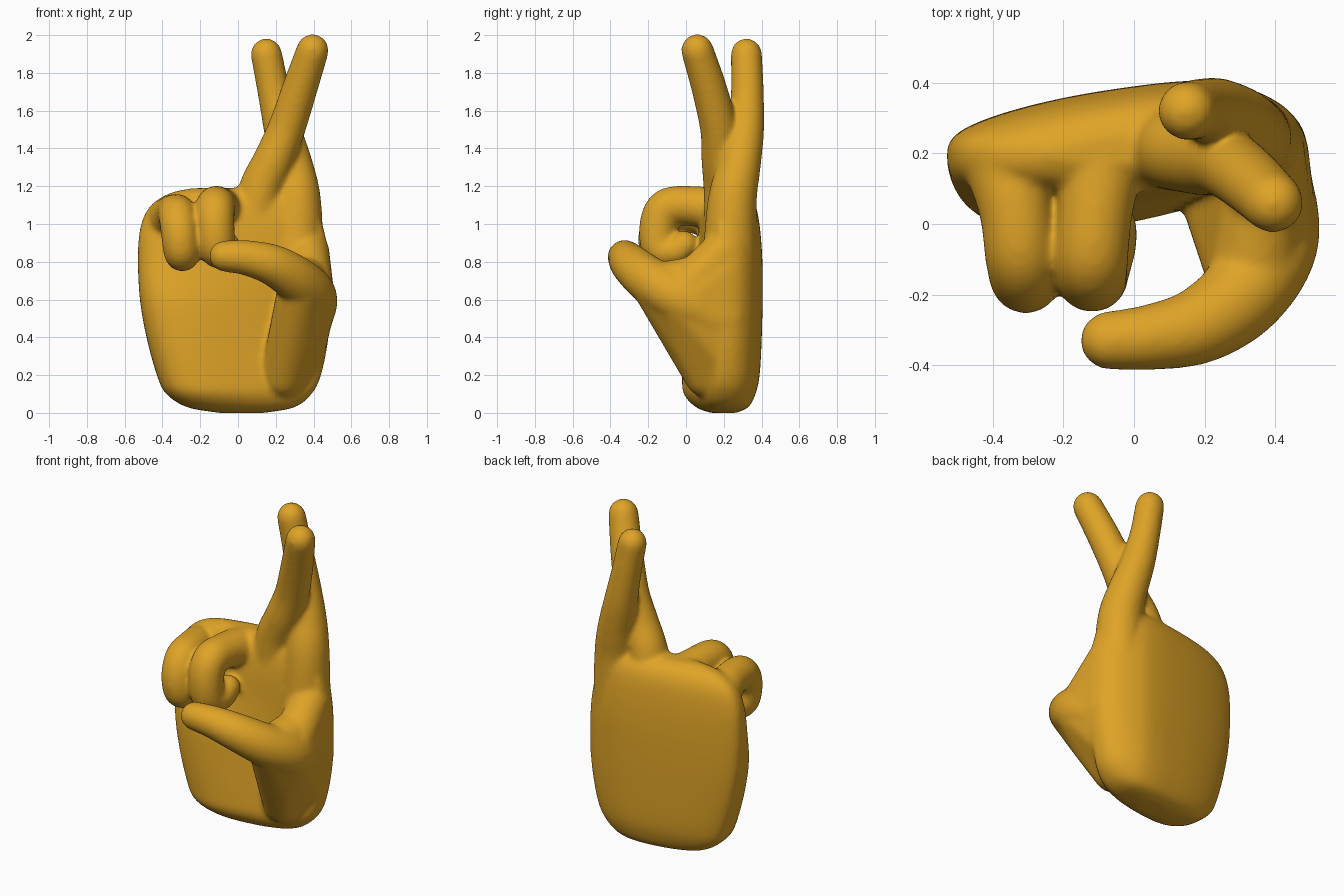
import bpy, bmesh, math
from mathutils import Vector

cube = bpy.data.objects.get("Cube")
if cube:
    bpy.data.objects.remove(cube, do_unlink=True)

SIDES = 32
bm = bmesh.new()


def skin(rings):
    """Bridge a list of closed point rings into a capped solid."""
    loops = [[bm.verts.new(p) for p in ring] for ring in rings]
    for a, b in zip(loops, loops[1:]):
        for i in range(len(a)):
            j = (i + 1) % len(a)
            bm.faces.new((a[i], a[j], b[j], b[i]))
    bm.faces.new(loops[0][::-1])
    bm.faces.new(loops[-1])


def spline(points, steps=6):
    """Smooth curve through points of any dimension."""
    p = [Vector(q) for q in points]
    p = [p[0] * 2 - p[1]] + p + [p[-1] * 2 - p[-2]]
    out = []
    for a, b, c, d in zip(p, p[1:], p[2:], p[3:]):
        for k in range(steps):
            t = k / steps
            out.append((b * 2 + (c - a) * t + (a * 2 - b * 5 + c * 4 - d) * t ** 2
                        + (b * 3 - a - c * 3 + d) * t ** 3) / 2)
    return out + [p[-2]]


def finger(points):
    """Round-ended tube through (x, y, z, radius) points."""
    path = spline(points)
    pos = [q.to_3d() for q in path]
    rad = [q[3] for q in path]
    last = len(pos) - 1
    dirs = [(pos[min(i + 1, last)] - pos[max(i - 1, 0)]).normalized() for i in range(last + 1)]
    caps = [math.radians(a) for a in (85, 65, 45, 22)]
    stations = [(pos[0] - dirs[0] * rad[0] * math.sin(a), dirs[0], rad[0] * math.cos(a)) for a in caps]
    stations += list(zip(pos, dirs, rad))
    stations += [(pos[-1] + dirs[-1] * rad[-1] * math.sin(a), dirs[-1], rad[-1] * math.cos(a))
                 for a in reversed(caps)]
    side = dirs[0].orthogonal().normalized()
    rings = []
    for centre, d, r in stations:
        side = (side - d * side.dot(d)).normalized()
        up = d.cross(side)
        rings.append([centre + (side * math.cos(t) + up * math.sin(t)) * r
                      for t in (math.tau * i / SIDES for i in range(SIDES))])
    skin(rings)


def web(balls):
    """Convex flesh stretched around (x, y, z, radius) balls."""
    hull = bmesh.new()
    for x, y, z, r in balls:
        made = bmesh.ops.create_icosphere(hull, subdivisions=3, radius=r)
        bmesh.ops.translate(hull, verts=made["verts"], vec=(x, y, z))
    bmesh.ops.delete(hull, geom=hull.faces[:], context='FACES_ONLY')
    bmesh.ops.convex_hull(hull, input=hull.verts[:])
    copies = {}
    for face in hull.faces:
        for v in face.verts:
            if v not in copies:
                copies[v] = bm.verts.new(v.co)
        bm.faces.new([copies[v] for v in face.verts])
    hull.free()


def palm_ring(section):
    """Rounded slab outline: domed, slanted back, and a front that swells at the little-finger side."""
    z, left, right, front, back, swell = section
    cx, hx, cy = (left + right) / 2, (right - left) / 2, 0.2
    ring = []
    for i in range(SIDES * 2):
        t = math.tau * i / (SIDES * 2)
        c, s = math.cos(t), math.sin(t)
        x = cx + hx * math.copysign(abs(c) ** 0.8, c)
        if s > 0:
            y = cy + (back - cy) * s ** 0.85 + 0.14 * (min(x, 0.25) - 0.15) * s
        else:
            y = cy - (cy - front) * abs(s) ** 0.7 - swell * x * abs(s) ** 0.8 * -1
        ring.append((x, y, z))
    return ring


# Palm: height, low x, high x, front y, back y, front swell
palm = [
    (0.0, -0.1, 0.14, 0.13, 0.28, 0.1),
    (0.03, -0.27, 0.3, 0.06, 0.34, 0.14),
    (0.1, -0.38, 0.39, 0.01, 0.375, 0.2),
    (0.2, -0.43, 0.44, 0.01, 0.395, 0.22),
    (0.4, -0.485, 0.48, 0.025, 0.405, 0.24),
    (0.6, -0.52, 0.49, 0.04, 0.41, 0.22),
    (0.8, -0.53, 0.485, 0.065, 0.41, 0.13),
    (0.97, -0.52, 0.455, 0.08, 0.4, 0.08),
    (1.09, -0.47, 0.41, 0.1, 0.38, 0.06),
    (1.16, -0.37, 0.36, 0.13, 0.34, 0.05),
    (1.19, -0.25, 0.3, 0.17, 0.28, 0.0),
]
skin([palm_ring(s) for s in spline(palm, 4)])

# Index finger, behind
finger([(0.31, 0.23, 0.8, 0.145), (0.31, 0.245, 1.12, 0.13), (0.285, 0.28, 1.3, 0.115),
        (0.235, 0.315, 1.5, 0.099), (0.19, 0.325, 1.7, 0.087), (0.15, 0.32, 1.9, 0.083)])

# Middle finger, crossing in front
finger([(0.08, 0.22, 0.95, 0.12), (0.12, 0.21, 1.18, 0.117), (0.185, 0.19, 1.33, 0.108),
        (0.255, 0.175, 1.5, 0.1), (0.325, 0.125, 1.71, 0.094), (0.395, 0.06, 1.92, 0.086)])

# Ring and little fingers, curled
finger([(-0.09, 0.2, 1.07, 0.12), (-0.11, 0.03, 1.095, 0.106), (-0.12, -0.1, 1.085, 0.104),
        (-0.12, -0.145, 0.99, 0.102), (-0.11, -0.135, 0.87, 0.098), (-0.075, -0.06, 0.855, 0.083),
        (-0.065, -0.01, 0.89, 0.075)])
finger([(-0.36, 0.15, 1.03, 0.115), (-0.335, 0.04, 1.055, 0.104), (-0.32, -0.09, 1.045, 0.102),
        (-0.31, -0.15, 0.96, 0.099), (-0.3, -0.145, 0.855, 0.095), (-0.29, -0.08, 0.84, 0.086),
        (-0.28, -0.02, 0.87, 0.075)])

# Thumb, folded across the front
finger([(0.36, 0.14, 0.5, 0.14), (0.385, -0.04, 0.61, 0.14), (0.315, -0.19, 0.7, 0.125),
        (0.19, -0.285, 0.78, 0.11), (0.05, -0.32, 0.82, 0.094), (-0.07, -0.33, 0.83, 0.083)])

# Ball of the thumb and the web joining it to the palm edge
web([(0.24, 0.11, 0.2, 0.12), (0.31, 0.0, 0.4, 0.115), (0.35, 0.24, 0.24, 0.09),
     (0.385, -0.02, 0.58, 0.135), (0.335, -0.16, 0.67, 0.125), (0.38, 0.2, 0.74, 0.115),
     (0.375, 0.2, 0.5, 0.12)])
web([(0.385, -0.02, 0.63, 0.125), (0.365, 0.2, 0.85, 0.12), (0.37, 0.22, 0.5, 0.12)])

bmesh.ops.recalc_face_normals(bm, faces=bm.faces)
mesh = bpy.data.meshes.new("hand")
bm.to_mesh(mesh)
bm.free()
hand = bpy.data.objects.new("hand", mesh)
bpy.context.collection.objects.link(hand)

# Fuse the parts into one soft skin
remesh = hand.modifiers.new("fuse", 'REMESH')
remesh.mode = 'VOXEL'
remesh.voxel_size = 0.012
remesh.use_smooth_shade = True
smooth = hand.modifiers.new("soften", 'SMOOTH')
smooth.factor = 0.5
smooth.iterations = 16

# Warm golden skin
colour = (0.74, 0.37, 0.02, 1.0)
skin_mat = bpy.data.materials.new("golden_skin")
skin_mat.use_nodes = True
skin_mat.diffuse_color = colour
skin_mat.node_tree.nodes["Principled BSDF"].inputs["Base Color"].default_value = colour
mesh.materials.append(skin_mat)
for face in mesh.polygons:
    face.use_smooth = True
